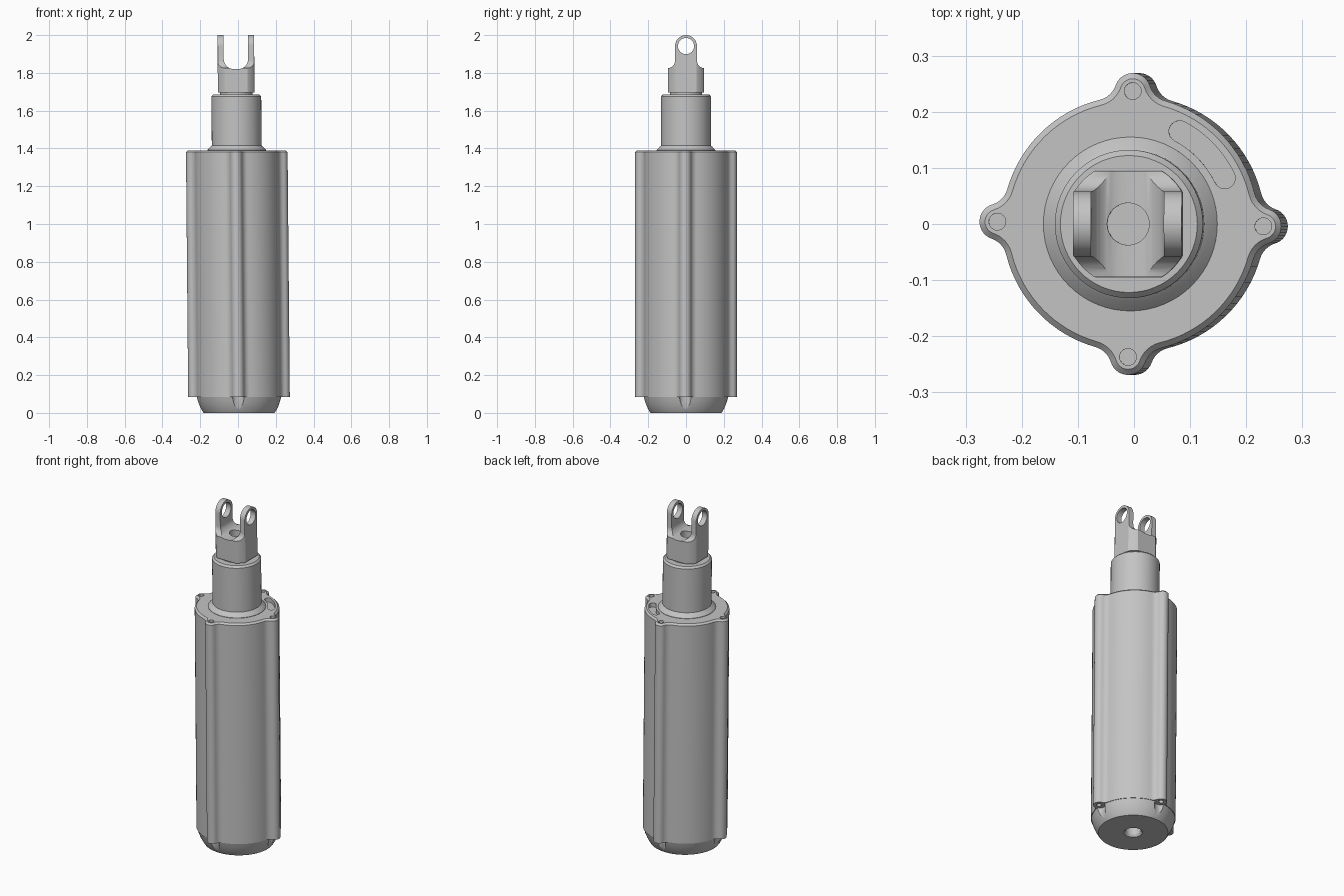
import bpy, bmesh, math
from math import sin, cos, pi, radians
from mathutils import Vector, Matrix

if "Cube" in bpy.data.objects:
    bpy.data.objects.remove(bpy.data.objects["Cube"])

metal = bpy.data.materials.new("satin grey metal")
metal.use_nodes = True
GREY = (0.55, 0.55, 0.55, 1)
metal.diffuse_color = GREY
metal.node_tree.nodes["Principled BSDF"].inputs["Base Color"].default_value = GREY


def finish(name, bm):
    bmesh.ops.recalc_face_normals(bm, faces=bm.faces[:])
    me = bpy.data.meshes.new(name)
    bm.to_mesh(me)
    bm.free()
    me.materials.append(metal)
    ob = bpy.data.objects.new(name, me)
    bpy.context.collection.objects.link(ob)
    return ob


def arc(cx, cy, r, a0, a1, n):
    """Points along an arc, angles in degrees."""
    angles = [radians(a0 + (a1 - a0) * i / n) for i in range(n + 1)]
    return [(cx + r * cos(a), cy + r * sin(a)) for a in angles]


def extrude(name, pts, lo, hi, axis="z", chamfer=0):
    """Prism over an outline, with an optional chamfer on its far end."""
    place = {"x": lambda u, v, h: (h, u, v),
             "y": lambda u, v, h: (u, h, v),
             "z": lambda u, v, h: (u, v, h)}[axis]
    bm = bmesh.new()
    face = bm.faces.new([bm.verts.new(place(u, v, lo)) for u, v in pts])
    new = bmesh.ops.extrude_face_region(bm, geom=[face])["geom"]
    shift = Vector(place(0, 0, hi - lo))
    bmesh.ops.translate(bm, vec=shift, verts=[v for v in new if isinstance(v, bmesh.types.BMVert)])
    bmesh.ops.recalc_face_normals(bm, faces=bm.faces[:])
    if chamfer:
        cap = [f for f in new if isinstance(f, bmesh.types.BMFace)][0]
        bmesh.ops.inset_region(bm, faces=[cap], thickness=chamfer, use_even_offset=True)
        bmesh.ops.translate(bm, vec=-shift.normalized() * chamfer,
                            verts=[v for v in bm.verts if v not in cap.verts[:]
                                   and (v.co - Vector(place(0, 0, hi))).dot(shift) > -1e-5])
    return finish(name, bm)


def cylinder(name, x, y, r, lo, hi, axis="z", n=24):
    return extrude(name, arc(x, y, r, 0, 360, n)[:-1], lo, hi, axis)


def lathe(name, profile, steps=64):
    bm = bmesh.new()
    vs = [bm.verts.new((r, 0, z)) for r, z in profile]
    es = [bm.edges.new(p) for p in zip(vs, vs[1:])]
    bmesh.ops.spin(bm, geom=vs + es, cent=(0, 0, 0), axis=(0, 0, 1),
                   angle=2 * pi, steps=steps)
    bmesh.ops.remove_doubles(bm, verts=bm.verts[:], dist=1e-5)
    return finish(name, bm)


def boolean(ob, tool, operation="DIFFERENCE"):
    tool.hide_render = True
    mod = ob.modifiers.new("cut", "BOOLEAN")
    mod.operation, mod.solver, mod.object = operation, "EXACT", tool
    bpy.context.view_layer.objects.active = ob
    bpy.ops.object.modifier_apply(modifier=mod.name)
    bpy.data.objects.remove(tool)


# Housing outline: a circle with four lobes joined by fillets
R, LOBE_D, LOBE_R, FILLET = 0.228, 0.237, 0.032, 0.04
TURN = -1
alpha = math.acos(((R + FILLET) ** 2 + LOBE_D ** 2 - (LOBE_R + FILLET) ** 2)
                  / (2 * (R + FILLET) * LOBE_D))
fx, fy = (R + FILLET) * cos(alpha), (R + FILLET) * sin(alpha)
to_lobe = math.degrees(math.atan2(-fy, LOBE_D - fx))
to_axis = math.degrees(alpha) - 180
lobe_end = to_lobe + 180
outline = []
for k in range(4):
    part = arc(LOBE_D, 0, LOBE_R, -lobe_end, lobe_end, 14)
    part += arc(fx, fy, FILLET, to_lobe, to_axis, 6)[1:]
    part += arc(0, 0, R, math.degrees(alpha), 90 - math.degrees(alpha), 16)[1:-1]
    part += [(x, -y) for x, y in arc(fx, fy, FILLET, to_axis, to_lobe, 6)[:-1]] and \
            [(y, x) for x, y in arc(fx, fy, FILLET, to_axis, to_lobe, 6)[:-1]]
    t = radians(90 * k + TURN)
    outline += [(x * cos(t) - y * sin(t), x * sin(t) + y * cos(t)) for x, y in part]

housing = extrude("housing", outline, 0.085, 1.39, chamfer=0.01)

# Rounded base with a central bore
base = lathe("base", [(0, 0.06), (0.042, 0.06), (0.042, 0.012), (0.05, 0),
                      (0.188, 0), (0.196, 0.012), (0.208, 0.035), (0.218, 0.06),
                      (0.226, 0.088), (0, 0.088)])

# Screw holes at both ends of each lobe, and scallops in the base below them
for k in range(4):
    t = radians(90 * k + TURN)
    x, y = LOBE_D * cos(t), LOBE_D * sin(t)
    boolean(housing, cylinder("hole", x, y, 0.015, 1.37, 1.45))
    boolean(housing, cylinder("hole", x, y, 0.014, 0.05, 0.12))
    boolean(base, cylinder("scallop", x, y, 0.034, -0.05, 0.085))

# Curved pocket in the top face
mid, half = 0.187, 0.019
a0, a1 = 26, 62
ends = [(mid * cos(radians(a)), mid * sin(radians(a))) for a in (a0, a1)]
pocket = arc(0, 0, mid + half, a0, a1, 12)
pocket += arc(*ends[1], half, a1, a1 + 180, 10)[1:]
pocket += arc(0, 0, mid - half, a1, a0, 12)[1:]
pocket += arc(*ends[0], half, a0 + 180, a0 + 360, 10)[1:-1]
boolean(housing, extrude("pocket", pocket, 1.365, 1.45))

# Collar, neck and rod
neck = lathe("neck", [(0, 1.38), (0.155, 1.38), (0.155, 1.392), (0.138, 1.41),
                      (0.132, 1.415), (0.132, 1.675), (0.122, 1.686), (0, 1.686)])
rod = lathe("rod", [(0, 1.67), (0.086, 1.67), (0.086, 1.71), (0, 1.71)], 48)

# Fork: side profile trimmed round, then slotted and drilled
EYE_Z, EYE_R = 1.942, 0.058
right_half = [(0.095, 1.695)] + arc(0.098, 1.865, 0.04, 265, 180, 8)
side = right_half + arc(0, EYE_Z, EYE_R, 0, 180, 24)
side += [(-y, z) for y, z in reversed(right_half)]
fork = extrude("fork", side, -0.097, 0.097, "x")
boolean(fork, cylinder("trim", 0, 0, 0.112, 1.6, 2.1, n=64), "INTERSECT")
slot = arc(-0.01, 1.875, 0.055, 180, 270, 8) + arc(0.01, 1.875, 0.055, 270, 360, 8)
slot += [(0.065, 2.1), (-0.065, 2.1)]
boolean(fork, extrude("slot", slot, -0.2, 0.2, "y"))
boolean(fork, cylinder("eye", 0, EYE_Z, 0.043, -0.2, 0.2, "x", 32))
boolean(fork, cylinder("socket", 0, 0, 0.0375, 1.75, 1.9, n=32))

# Slight sideways lean of the whole assembly, and smooth shading
lean = Matrix.Identity(4)
lean[0][2], lean[0][3] = -0.009, 0.006
for ob in (housing, base, neck, rod, fork):
    ob.data.transform(lean)
    bpy.ops.object.select_all(action="DESELECT")
    ob.select_set(True)
    bpy.context.view_layer.objects.active = ob
    bpy.ops.object.shade_smooth_by_angle(angle=radians(30))
